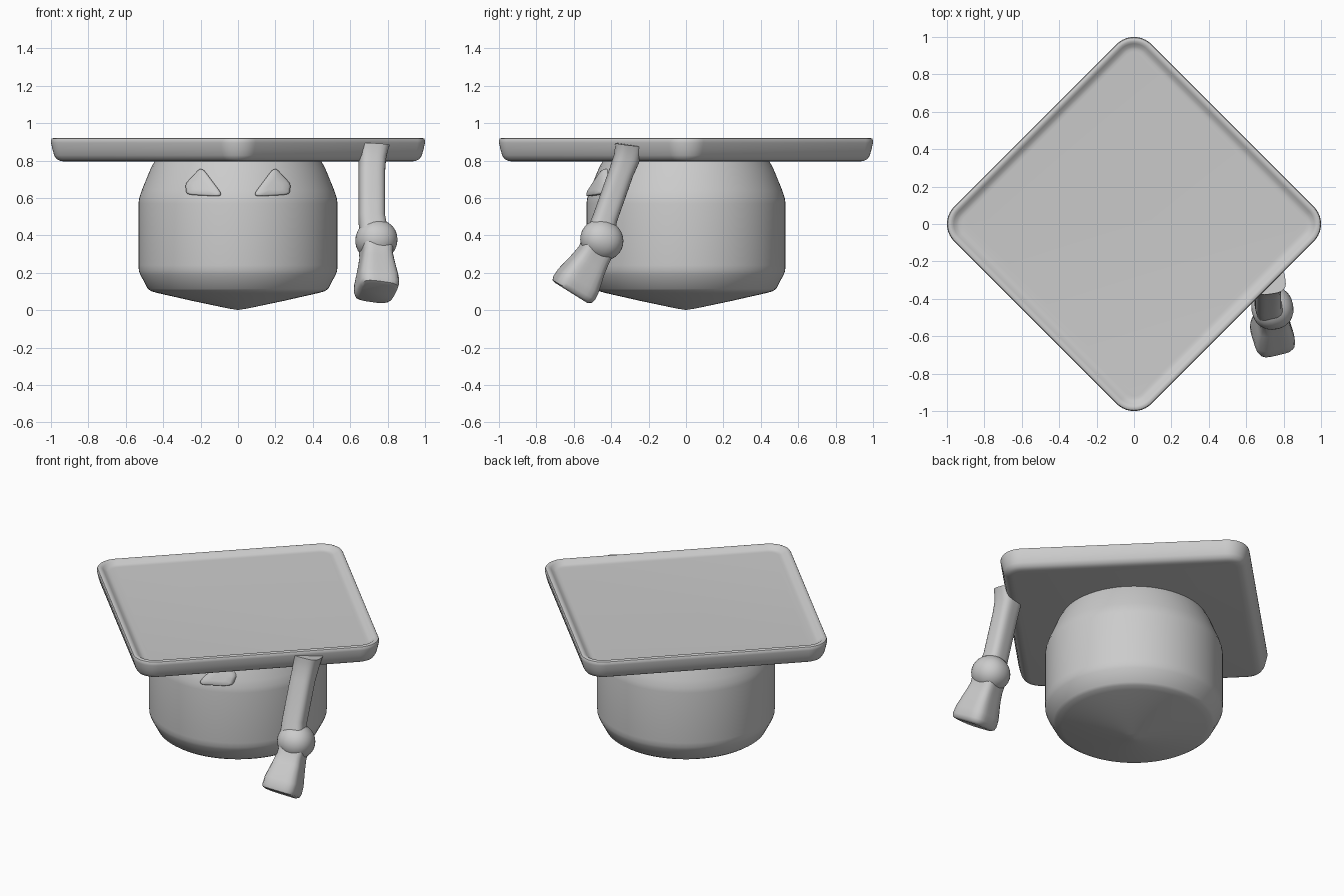
import bpy, math
from math import sin, cos, pi, sqrt
from mathutils import Vector

if "Cube" in bpy.data.objects:
    bpy.data.objects.remove(bpy.data.objects["Cube"])


def loft(name, rings, angle=35):
    """Skin equal-length closed rings, cap both ends, fix normals."""
    n = len(rings[0])
    verts = [tuple(p) for r in rings for p in r]
    faces = []
    for k in range(len(rings) - 1):
        for i in range(n):
            j = (i + 1) % n
            faces.append((k * n + i, k * n + j, (k + 1) * n + j, (k + 1) * n + i))
    faces.append(tuple(reversed(range(n))))
    faces.append(tuple(range((len(rings) - 1) * n, len(rings) * n)))
    me = bpy.data.meshes.new(name)
    me.from_pydata(verts, [], faces)
    ob = bpy.data.objects.new(name, me)
    bpy.context.collection.objects.link(ob)
    bpy.ops.object.select_all(action='DESELECT')
    ob.select_set(True)
    bpy.context.view_layer.objects.active = ob
    bpy.ops.object.mode_set(mode='EDIT')
    bpy.ops.mesh.select_all(action='SELECT')
    bpy.ops.mesh.normals_make_consistent(inside=False)
    bpy.ops.object.mode_set(mode='OBJECT')
    bpy.ops.object.shade_smooth_by_angle(angle=math.radians(angle))
    return ob


def interp(table, z):
    for (r0, z0), (r1, z1) in zip(table, table[1:]):
        if z0 <= z <= z1:
            return r0 + (r1 - r0) * (z - z0) / (z1 - z0)
    return table[-1][0]


# Board: rounded diamond with a raised rim and a shallow recess on top
def diamond(inset, z, reach=1.055, radius=0.133, steps=10):
    c = reach - radius * sqrt(2)          # corner arc centres
    r = radius - inset
    pts = []
    for q in range(4):
        a = q * pi / 2
        for s in range(steps + 1):
            t = a - pi / 4 + s * pi / 2 / steps
            pts.append((c * cos(a) + r * cos(t), c * sin(a) + r * sin(t), z))
    return pts


edge = [(0.075, 0.795), (0.05, 0.798), (0.03, 0.808), (0.017, 0.828), (0.008, 0.86),
        (0.0, 0.895), (0.0, 0.908), (0.004, 0.917), (0.013, 0.921), (0.025, 0.92),
        (0.036, 0.912), (0.052, 0.9), (0.065, 0.896), (0.08, 0.895)]
loft("cap_board", [diamond(d, z) for d, z in edge])

# Head: turned shape with a shallow conical underside
profile = [(0.004, 0.002), (0.05, 0.009), (0.24, 0.049), (0.43, 0.092), (0.465, 0.102),
           (0.482, 0.114), (0.522, 0.19), (0.53, 0.21), (0.532, 0.24), (0.532, 0.57),
           (0.528, 0.6), (0.515, 0.64), (0.468, 0.755), (0.452, 0.785), (0.435, 0.82)]
SEG = 72
loft("head", [[(r * cos(2 * pi * i / SEG), r * sin(2 * pi * i / SEG), z)
               for i in range(SEG)] for r, z in profile])


# Eyes: rounded triangles raised from the head's surface
def rounded(corners, cut=0.22, steps=5):
    out = []
    n = len(corners)
    for i in range(n):
        p = Vector(corners[i])
        a = p.lerp(Vector(corners[i - 1]), cut)
        b = p.lerp(Vector(corners[(i + 1) % n]), cut)
        for s in range(steps + 1):
            t = s / steps
            out.append(a * (1 - t) ** 2 + p * 2 * t * (1 - t) + b * t * t)
    return out


outline = rounded([(0.075, 0.607), (0.275, 0.618), (0.282, 0.675), (0.195, 0.768)])
mid = sum(outline, Vector((0, 0))) / len(outline)
for side, label in ((-1, "left"), (1, "right")):
    rings = []
    for scale, lift in ((1.0, -0.03), (1.0, 0.012), (0.95, 0.02), (0.85, 0.024), (0.45, 0.025)):
        ring = []
        for p in outline:
            x, z = mid + (p - mid) * scale
            y = -sqrt(interp(profile, z) ** 2 - x * x) - lift
            ring.append((side * x, y, z))
        rings.append(ring)
    loft(label + "_eye", rings, 50)


# Tassel: cord, knot and flared brush as lofted rounded-square sections
def section(centre, tangent, hw, hd, power, yaw, n=32):
    t = tangent.normalized()
    u = Vector((cos(yaw), sin(yaw), 0))
    u = (u - t * u.dot(t)).normalized()
    v = t.cross(u)
    pts = []
    for i in range(n):
        a = 2 * pi * i / n
        c, s = cos(a), sin(a)
        k = (abs(c) ** power + abs(s) ** power) ** (-1 / power)
        pts.append(centre + u * (hw * k * c) + v * (hd * k * s))
    return pts


def tassel(name, rows, power, yaw):
    cs = [Vector(r[:3]) for r in rows]
    rings = []
    for i, r in enumerate(rows):
        t = cs[min(i + 1, len(cs) - 1)] - cs[max(i - 1, 0)]
        rings.append(section(cs[i], t, r[3], r[4], power, yaw))
    return loft(name, rings, 50)


tassel("tassel_cord", [
    (0.722, -0.305, 0.885, 0.088, 0.07), (0.721, -0.308, 0.86, 0.08, 0.07),
    (0.718, -0.318, 0.81, 0.072, 0.068), (0.715, -0.345, 0.74, 0.07, 0.064),
    (0.715, -0.43, 0.5, 0.07, 0.064), (0.725, -0.455, 0.42, 0.075, 0.07)], 3.2, 0.15)

tassel("tassel_knot", [
    (0.74, -0.45 - 0.11 * 0.42 * s, 0.375 - 0.11 * 0.9 * s,
     0.112 * sqrt(1.003 - s * s), 0.116 * sqrt(1.003 - s * s))
    for s in [-cos(pi * k / 14) for k in range(15)]], 2.2, 0.2)

tassel("tassel_brush", [
    (0.738, -0.46, 0.36, 0.085, 0.085), (0.738, -0.493, 0.295, 0.08, 0.085),
    (0.739, -0.52, 0.25, 0.088, 0.092), (0.74, -0.575, 0.158, 0.107, 0.115),
    (0.741, -0.598, 0.118, 0.108, 0.118), (0.741, -0.608, 0.1, 0.102, 0.112),
    (0.741, -0.613, 0.092, 0.085, 0.095)], 4.5, 0.3)
